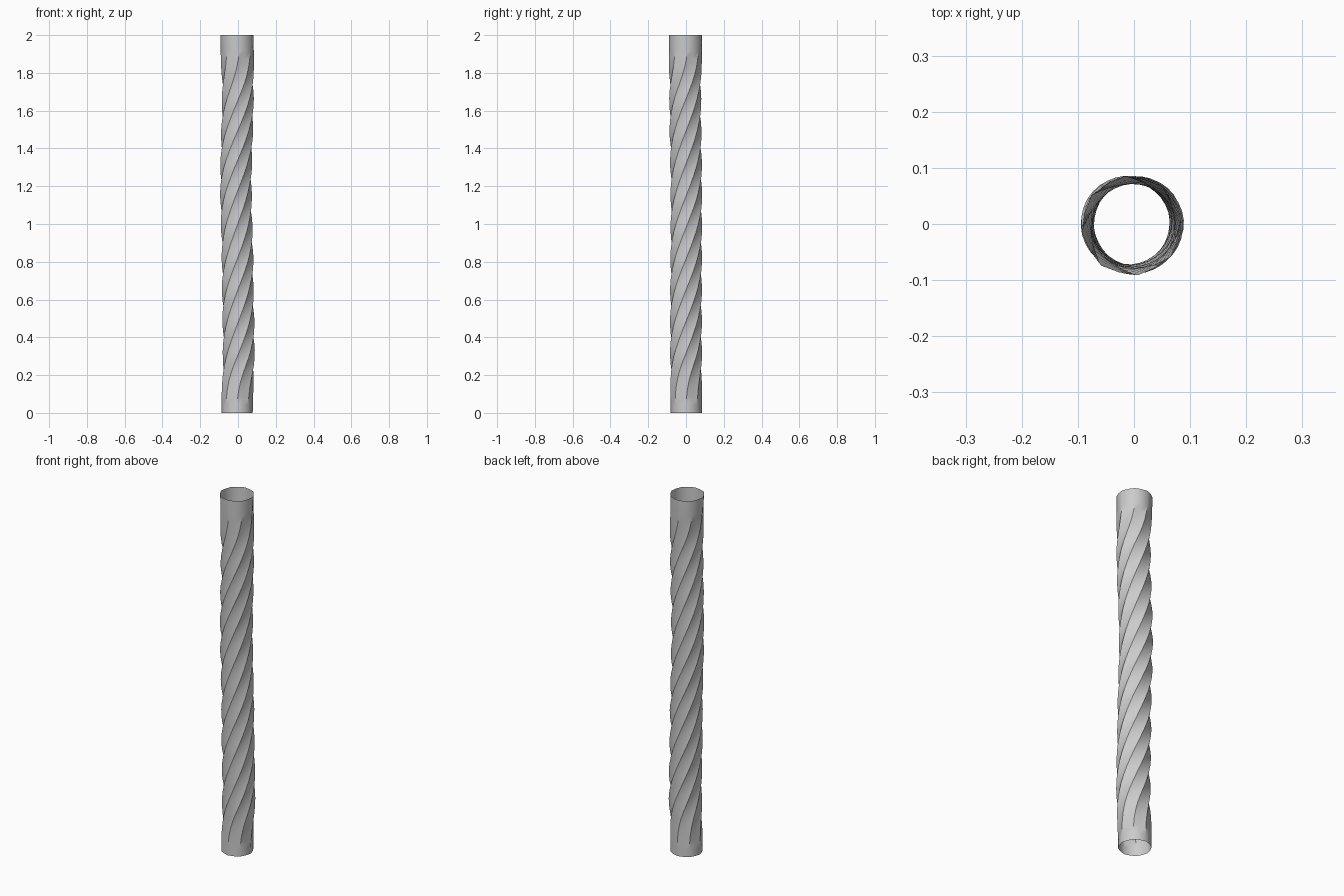
import bpy, bmesh, math

if "Cube" in bpy.data.objects:
    bpy.data.objects.remove(bpy.data.objects["Cube"])

SIDES = 16      # eight soft ridges with a groove between each
RINGS = 48
HEIGHT = 2.0


def lerp_table(table, z):
    for (z0, a), (z1, b) in zip(table, table[1:]):
        if z <= z1:
            t = (z - z0) / (z1 - z0)
            t = t * t * (3 - 2 * t)
            return a + (b - a) * t
    return table[-1][1]


# slow sideways drift and end flare of the tube
drift_x = [(0, -0.005), (0.33, 0.004), (0.75, -0.002), (1.2, -0.011), (1.7, -0.001), (2, -0.005)]
drift_y = [(0, 0.001), (0.5, 0.0), (1.1, 0.002), (1.68, -0.004), (2, -0.003)]
ridge_radius = [(0, 0.083), (0.3, 0.085), (1.0, 0.084), (1.7, 0.085), (2, 0.089)]


def twist_rate(z):
    # the twist fades out toward both ends
    e = min(z, HEIGHT - z) / 0.3
    e = max(0.0, min(1.0, e))
    return math.radians(45) / 0.167 * e * e * (3 - 2 * e)


# twisted open tube
bm = bmesh.new()
angle = 0.0
rings = []
dz = HEIGHT / RINGS
for k in range(RINGS + 1):
    z = k * dz
    if k:
        angle += twist_rate(z - dz / 2) * dz
    cx, cy = lerp_table(drift_x, z), lerp_table(drift_y, z)
    big = lerp_table(ridge_radius, z)
    groove = 0.010 * min(1.0, 0.3 + min(z, HEIGHT - z) / 0.3)
    ring = []
    for i in range(SIDES):
        r = big - (groove if i % 2 else 0)
        a = angle + 2 * math.pi * i / SIDES
        ring.append(bm.verts.new((cx + r * math.cos(a), cy + r * math.sin(a), z)))
    rings.append(ring)
for low, high in zip(rings, rings[1:]):
    for i in range(SIDES):
        j = (i + 1) % SIDES
        bm.faces.new((low[i], low[j], high[j], high[i]))

mesh = bpy.data.meshes.new("twisted_tube")
bm.to_mesh(mesh)
bm.free()
tube = bpy.data.objects.new("twisted_tube", mesh)
bpy.context.collection.objects.link(tube)

# soft shading
bpy.context.view_layer.objects.active = tube
tube.select_set(True)
bpy.ops.object.shade_smooth_by_angle(angle=math.radians(40))
